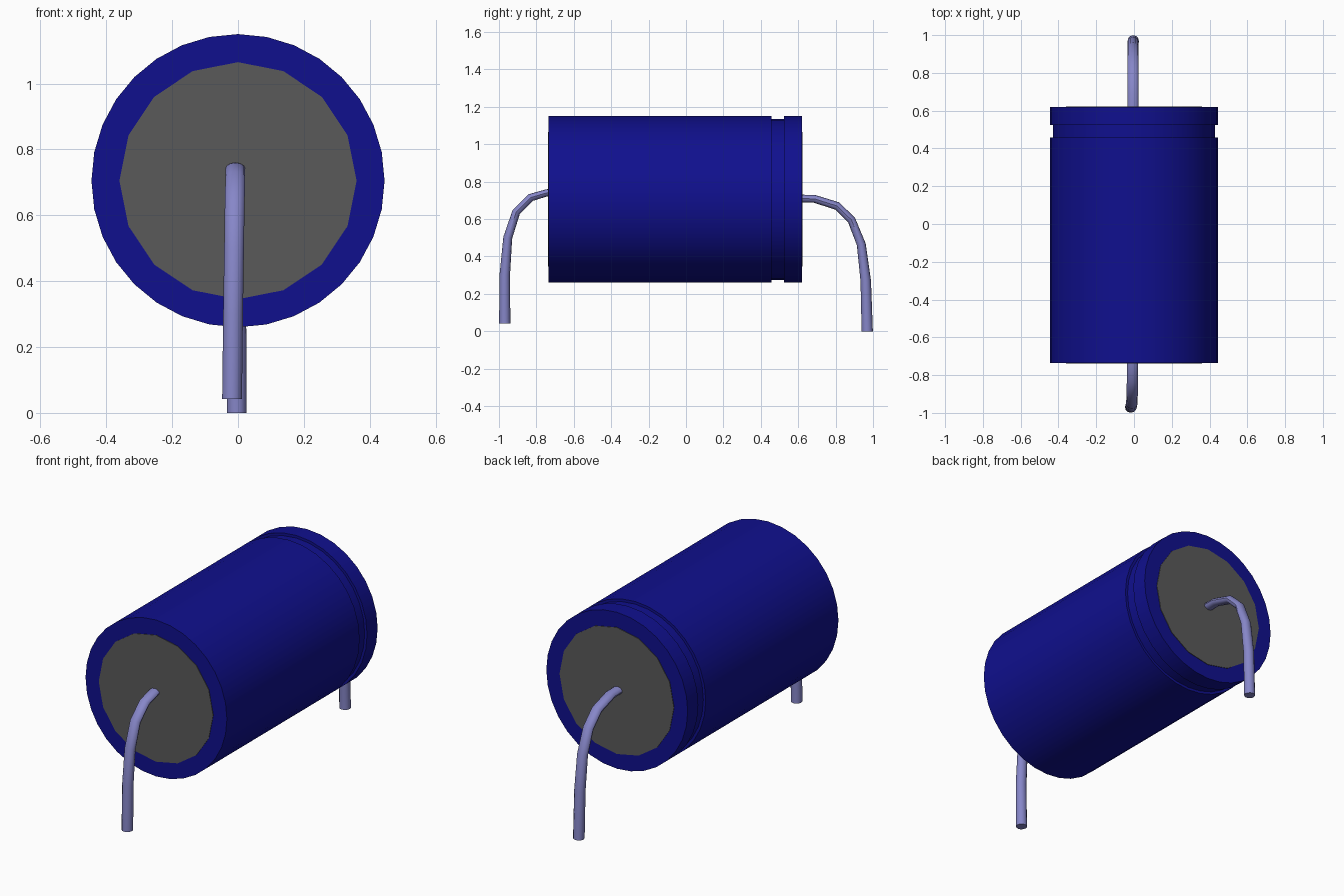
import bpy, bmesh, math
from mathutils import Vector

if "Cube" in bpy.data.objects:
    bpy.data.objects.remove(bpy.data.objects["Cube"])


def material(name, rgb):
    m = bpy.data.materials.new(name)
    m.diffuse_color = (*rgb, 1)
    m.use_nodes = True
    m.node_tree.nodes["Principled BSDF"].inputs["Base Color"].default_value = m.diffuse_color
    return m


BLUE = material("dark blue sleeve", (0.005, 0.005, 0.27))
GREY = material("dark grey end", (0.1, 0.1, 0.1))
WIRE = material("pale violet wire", (0.24, 0.24, 0.58))
CZ = 0.705  # height of the body axis


def loft(name, rings, mat, smooth=True):
    """Skin a list of vertex rings and cap both ends."""
    bm = bmesh.new()
    loops = [[bm.verts.new(p) for p in r] for r in rings]
    n = len(loops[0])
    for a, b in zip(loops, loops[1:]):
        for i in range(n):
            bm.faces.new((a[i], a[(i + 1) % n], b[(i + 1) % n], b[i]))
    bm.faces.new(loops[0])
    bm.faces.new(loops[-1])
    bmesh.ops.recalc_face_normals(bm, faces=bm.faces)
    me = bpy.data.meshes.new(name)
    bm.to_mesh(me)
    bm.free()
    me.materials.append(mat)
    ob = bpy.data.objects.new(name, me)
    bpy.context.collection.objects.link(ob)
    if smooth:
        bpy.ops.object.select_all(action='DESELECT')
        ob.select_set(True)
        bpy.context.view_layer.objects.active = ob
        bpy.ops.object.shade_smooth_by_angle(angle=math.radians(35))
    return ob


def circle(r, y, n):
    return [(r * math.cos(2 * math.pi * i / n), y,
             CZ + r * math.sin(2 * math.pi * i / n)) for i in range(n)]


# Sleeve with a shallow groove near the back
profile = [(0.445, -0.735), (0.445, 0.458), (0.43, 0.458),
           (0.43, 0.525), (0.445, 0.525), (0.445, 0.62)]
loft("sleeve", [circle(r, y, 32) for r, y in profile], BLUE)

# Thin grey end discs
loft("front_disc", [circle(0.36, y, 16) for y in (-0.738, -0.732)], GREY, False)
loft("back_disc", [circle(0.36, y, 16) for y in (0.617, 0.623)], GREY, False)


def lead(name, path):
    """Bent wire; each point is x, y, z and its half thickness in the bend plane."""
    pts = [Vector(p[:3]) for p in path]
    rings = []
    for i, p in enumerate(pts):
        t = (pts[min(i + 1, len(pts) - 1)] - pts[max(i - 1, 0)]).normalized()
        if i == len(pts) - 1:
            t = Vector((0, 0, -1))  # level cut at the foot
        side = Vector((1, 0, 0))
        up = t.cross(side).normalized()
        rings.append([p + side * 0.03 * math.cos(a) + up * path[i][3] * math.sin(a)
                      for a in (2 * math.pi * k / 12 for k in range(12))])
    loft(name, rings, WIRE)


lead("front_lead", [
    (-0.008, -0.70, 0.745, 0.019), (-0.008, -0.745, 0.74, 0.019),
    (-0.008, -0.83, 0.715, 0.021), (-0.01, -0.908, 0.637, 0.022),
    (-0.012, -0.953, 0.50, 0.024), (-0.015, -0.969, 0.30, 0.028),
    (-0.018, -0.969, 0.042, 0.03)])
lead("back_lead", [
    (-0.005, 0.58, 0.71, 0.021), (-0.005, 0.687, 0.708, 0.021),
    (-0.005, 0.808, 0.67, 0.022), (-0.005, 0.885, 0.595, 0.022),
    (-0.005, 0.937, 0.465, 0.024), (-0.005, 0.961, 0.27, 0.028),
    (-0.004, 0.969, 0.0, 0.03)])
